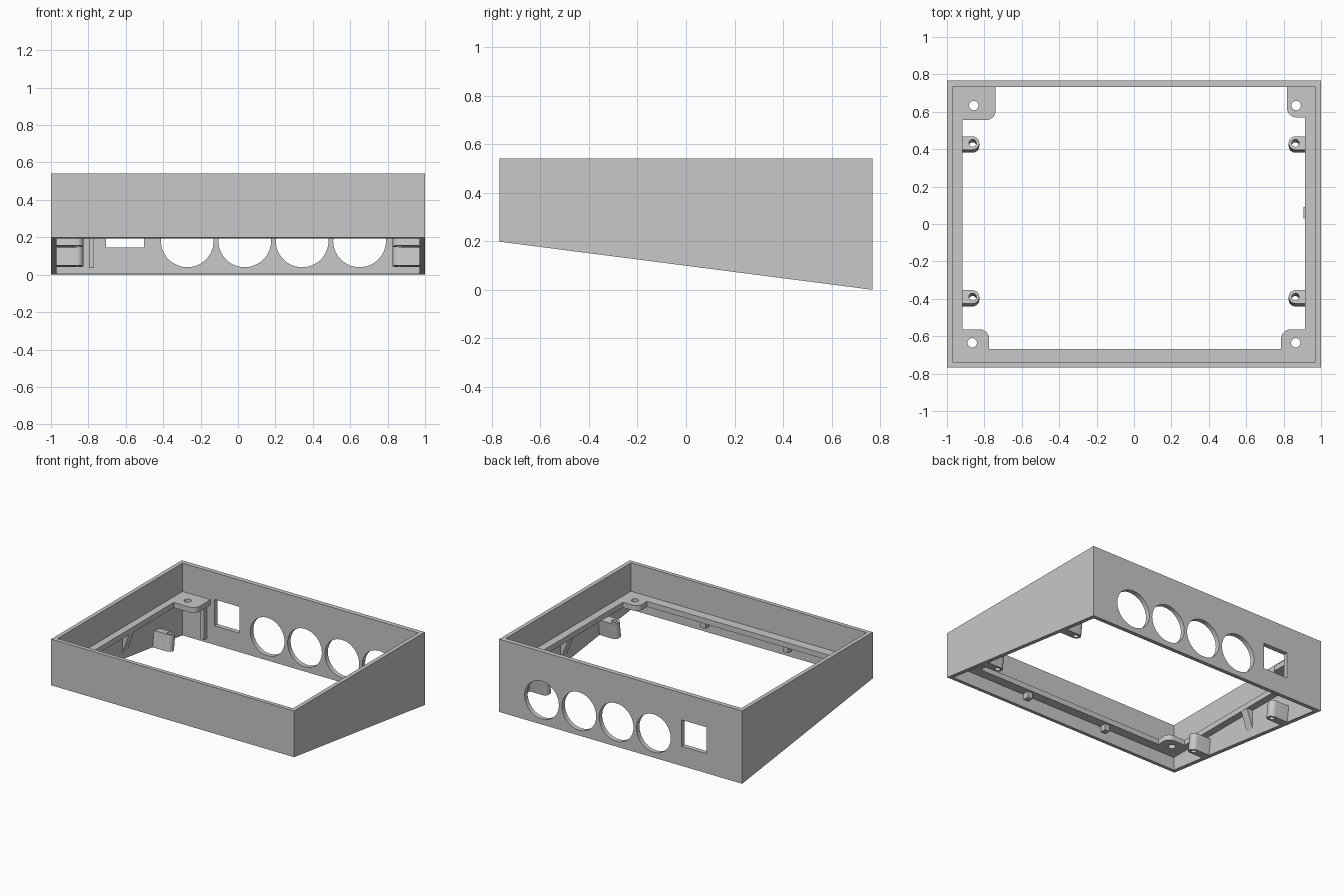
import bpy
import bmesh
import math
from mathutils import Matrix

cube = bpy.data.objects.get("Cube")
if cube:
    bpy.data.objects.remove(cube, do_unlink=True)

# Main sizes
HX, HY, TOP = 1.0, 0.768, 0.542      # half width, half depth, rim height
IX, FRONT_Y, BACK_Y = 0.97, -0.738, 0.733   # inner wall faces
FRONT_Z = 0.198                      # lower edge height at the front
SHELF, UNDER = 0.331, 0.291          # shelf top and bottom heights
SLOPE = math.atan2(FRONT_Z, 2 * HY)

GREY = (0.58, 0.58, 0.58, 1)
grey = bpy.data.materials.new("light_grey")
grey.use_nodes = True
grey.diffuse_color = GREY
bsdf = next(n for n in grey.node_tree.nodes if n.type == "BSDF_PRINCIPLED")
bsdf.inputs["Base Color"].default_value = GREY


def floor_z(y):
    """Height of the sloping underside at depth y."""
    return FRONT_Z * (HY - y) / (2 * HY)


def prism(name, points, depth, matrix=Matrix()):
    """Extrude a flat outline along local z, then place it."""
    bm = bmesh.new()
    face = bm.faces.new([bm.verts.new((a, b, 0)) for a, b in points])
    new = bmesh.ops.extrude_face_region(bm, geom=[face])["geom"]
    verts = [v for v in new if isinstance(v, bmesh.types.BMVert)]
    bmesh.ops.translate(bm, verts=verts, vec=(0, 0, depth))
    bm.transform(matrix)
    bmesh.ops.recalc_face_normals(bm, faces=bm.faces)
    mesh = bpy.data.meshes.new(name)
    bm.to_mesh(mesh)
    bm.free()
    mesh.materials.append(grey)
    obj = bpy.data.objects.new(name, mesh)
    bpy.context.collection.objects.link(obj)
    return obj


def box(name, x0, x1, y0, y1, z0, z1):
    pts = [(x0, y0), (x1, y0), (x1, y1), (x0, y1)]
    return prism(name, pts, z1 - z0, Matrix.Translation((0, 0, z0)))


def circle(cx, cy, r, n):
    return [(cx + r * math.cos(math.tau * i / n), cy + r * math.sin(math.tau * i / n))
            for i in range(n)]


def arc(cx, cy, r, a0, a1, n=8):
    angles = [math.radians(a0 + (a1 - a0) * i / n) for i in range(n + 1)]
    return [(cx + r * math.cos(a), cy + r * math.sin(a)) for a in angles]


def cut(obj, cutter):
    """Subtract a cutter and discard it."""
    cutter.hide_render = True
    mod = obj.modifiers.new("cut", "BOOLEAN")
    mod.operation = "DIFFERENCE"
    mod.solver = "EXACT"
    mod.object = cutter
    bpy.context.view_layer.objects.active = obj
    bpy.ops.object.modifier_apply(modifier=mod.name)
    bpy.data.objects.remove(cutter, do_unlink=True)


def smooth(obj):
    bpy.ops.object.select_all(action="DESELECT")
    obj.select_set(True)
    bpy.context.view_layer.objects.active = obj
    bpy.ops.object.shade_smooth_by_angle(angle=math.radians(30))


# Local x, y, z become world y, z, x
ALONG_X = Matrix(((0, 0, 1, 0), (1, 0, 0, 0), (0, 1, 0, 0), (0, 0, 0, 1)))
# Local x, y, z become world x, z, -y
ALONG_Y = Matrix.Rotation(math.pi / 2, 4, "X")

# Wedge shaped outer wall, hollowed right through
side = [(-HY, FRONT_Z), (HY, 0), (HY, TOP), (-HY, TOP)]
wall = prism("outer_wall", side, 2 * HX, Matrix.Translation((-HX, 0, 0)) @ ALONG_X)
cut(wall, box("hollow", -IX, IX, FRONT_Y, BACK_Y, -1, 1))

# Four round ports and one square port in the back wall
for i in range(4):
    outline = circle(-0.271 + 0.307 * i, 0.181, 0.141, 48)
    cut(wall, prism("port_cutter", outline, 0.3, Matrix.Translation((0, 0.9, 0)) @ ALONG_Y))
cut(wall, box("port_cutter", -0.705, -0.502, 0.6, 0.9, 0.146, 0.342))
smooth(wall)

# Corner bosses: inner x, inner y, hole x, hole y, side signs
bosses = {
    "front_left": (0.787, 0.563, 0.865, 0.635, 1, -1),
    "front_right": (0.775, 0.563, 0.865, 0.635, -1, -1),
    "back_left": (0.818, 0.57, 0.867, 0.633, 1, 1),
    "back_right": (0.74, 0.556, 0.857, 0.633, -1, 1),
}
R = 0.05
for name, (bx, by, hx, hy, sx, sy) in bosses.items():
    edge = BACK_Y + 0.01
    pts = [(IX + 0.01, by), (IX + 0.01, edge), (bx, edge)]
    pts += arc(bx + R, by + R, R, 180, 270)
    pts = [(sx * x, sy * y) for x, y in pts]
    boss = prism(name + "_boss", pts, SHELF - UNDER, Matrix.Translation((0, 0, UNDER)))
    cut(boss, prism("hole_cutter", circle(sx * hx, sy * hy, 0.025, 24), 1))
    smooth(boss)

# Shelf strips between the bosses
box("front_shelf", -0.775, 0.787, FRONT_Y - 0.01, -0.668, UNDER, SHELF)
box("left_shelf", 0.913, IX + 0.01, -0.563, 0.57, UNDER, SHELF)
box("right_shelf", -IX - 0.01, -0.918, -0.563, 0.556, UNDER, SHELF)

# Small clips below the front shelf
for x in (0.34, -0.34):
    box("shelf_clip", x - 0.02, x + 0.02, -0.728, -0.685, 0.245, UNDER)

for sx, label in ((1, "left"), (-1, "right")):
    # Screw lugs standing square to the sloping underside
    for y in (-0.405, 0.417):
        pts = [(IX + 0.01, -0.036), (IX + 0.01, 0.036)]
        pts += arc(0.863, 0.0, 0.036, 90, 270, 14)
        pts = [(sx * x, v) for x, v in pts]
        place = Matrix.Translation((0, y, floor_z(y))) @ Matrix.Rotation(-SLOPE, 4, "X")
        lug = prism(label + "_screw_lug", pts, 0.12, place)
        hole = prism("hole_cutter", circle(sx * 0.863, 0, 0.02, 20), 0.3,
                     place @ Matrix.Translation((0, 0, -0.1)))
        cut(lug, hole)
        smooth(lug)
    # Triangular gusset under the side shelf
    tip = 0.905 if sx > 0 else 0.918
    tri = [(sx * 0.975, 0.13), (sx * 0.975, 0.295), (sx * tip, 0.295)]
    prism(label + "_gusset", tri, 0.06, Matrix.Translation((0, 0.09, 0)) @ ALONG_Y)

# Upright rib on the back wall, beside the square port
box("back_rib", -0.797, -0.77, 0.7, BACK_Y + 0.01, 0.035, UNDER)
